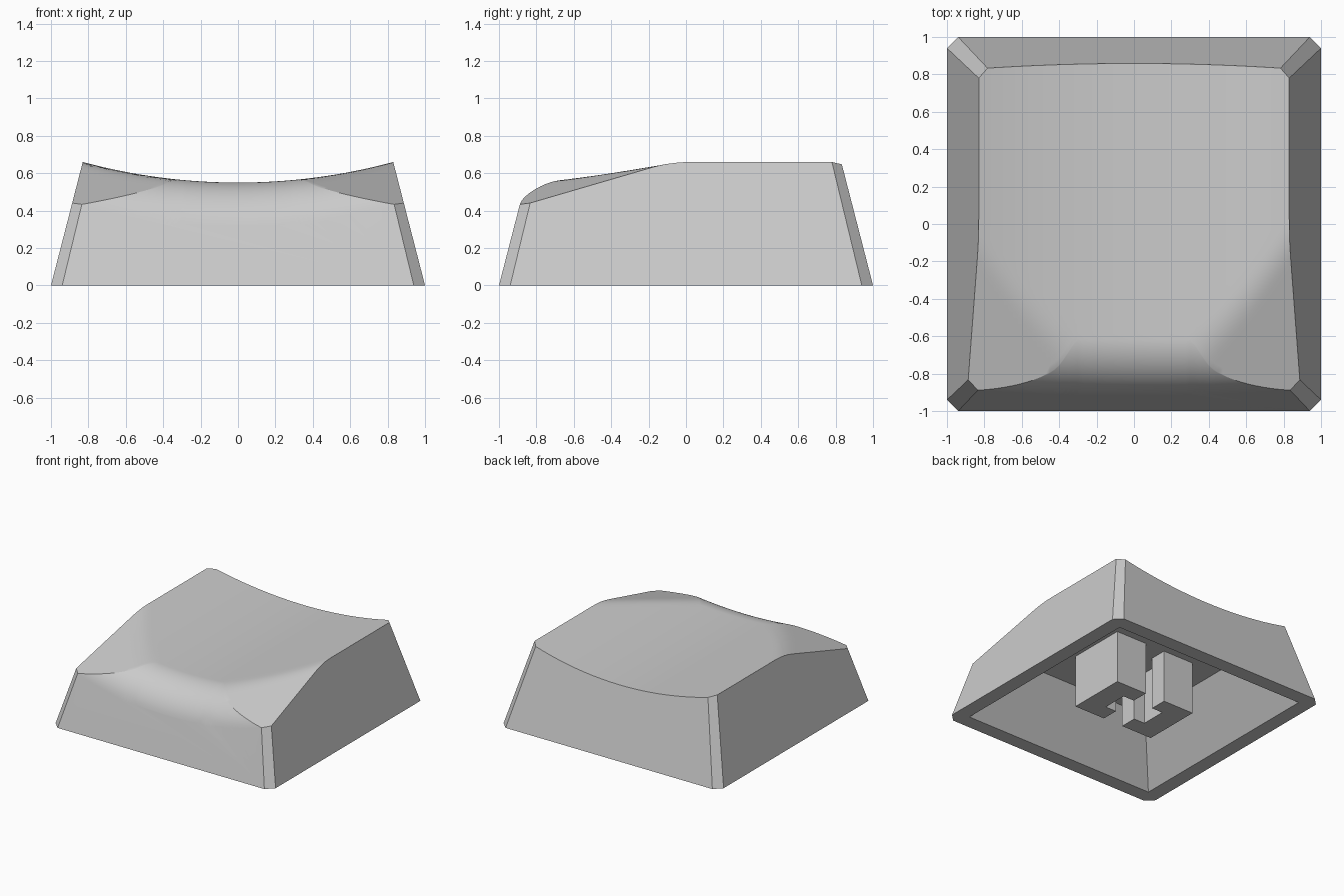
import bpy, bmesh
from math import sqrt, radians, sin, tan, atan
from mathutils import Vector

cube = bpy.data.objects.get("Cube")
if cube:
    bpy.data.objects.remove(cube, do_unlink=True)

grey = bpy.data.materials.new("light_grey_plastic")
grey.use_nodes = True
grey.diffuse_color = (0.6, 0.6, 0.6, 1)
grey.node_tree.nodes["Principled BSDF"].inputs["Base Color"].default_value = (0.6, 0.6, 0.6, 1)

SLOPE = 0.2576             # inward lean of the outer walls per unit height
FILLET = 0.31              # radius of the rounded front lip
LEAN = atan(1 / SLOPE)     # angle the lip turns through
REACH = 1.1                # raw block half size before the walls are cut


def dish(x):
    """Cylindrical dish across the width."""
    r = 3.19
    return 0.55 + r - sqrt(r * r - x * x)


def lip(x, y):
    """Dish rolled over into the front wall."""
    z = dish(x)
    start = -(1 - SLOPE * z) + FILLET * tan(LEAN / 2)
    d = start - y
    if d <= 0:
        return z
    end = FILLET * sin(LEAN)
    arc = z - FILLET + sqrt(FILLET ** 2 - min(d, end) ** 2)
    return max(arc - 3.6 * max(d - end, 0), 0.02)


def corner_cut(x, y):
    """Dish softly blended with the sloping front corner planes."""
    a = dish(x)
    b = 0.655 - 0.16 * (abs(x) - 0.83) + 0.28 * (y + 0.1)
    k = 0.03
    h = max(k - abs(a - b), 0) / k
    return min(a, b) - h * h * k / 4


def crease(x):
    """Where the lip takes over from the corner planes."""
    lo, hi = -REACH, -0.5
    for _ in range(40):
        mid = (lo + hi) / 2
        if corner_cut(x, mid) - lip(x, mid) > 1e-5:
            lo = mid
        else:
            hi = mid
    return hi


def boundary(bm):
    return [e for e in bm.edges if e.is_boundary]


def finish(bm, name):
    bmesh.ops.recalc_face_normals(bm, faces=bm.faces[:])
    me = bpy.data.meshes.new(name)
    bm.to_mesh(me)
    bm.free()
    me.materials.append(grey)
    me.set_sharp_from_angle(angle=radians(25))
    ob = bpy.data.objects.new(name, me)
    bpy.context.collection.objects.link(ob)
    return ob


# Sculpted top surface, with one row running along the crease
bm = bmesh.new()
COLS, FRONT, BACK = 88, 60, 50
columns = []
for i in range(COLS + 1):
    x = -REACH + 2 * REACH * i / COLS
    yc = crease(x)
    ys = [-REACH + (yc + REACH) * j / FRONT for j in range(FRONT)]
    ys += [yc + (REACH - yc) * j / BACK for j in range(BACK + 1)]
    columns.append([bm.verts.new((x, y, min(lip(x, y), corner_cut(x, y)))) for y in ys])
for a, b in zip(columns, columns[1:]):
    for j in range(FRONT + BACK):
        bm.faces.new((a[j], b[j], b[j + 1], a[j + 1]))

# Close it into a block down to the ground
skirt = bmesh.ops.extrude_edge_only(bm, edges=boundary(bm))
for v in skirt["geom"]:
    if isinstance(v, bmesh.types.BMVert):
        v.co.z = 0
bmesh.ops.holes_fill(bm, edges=boundary(bm), sides=0)

# Slice the leaning walls and the chamfered corners
walls = [((sx, sy, SLOPE), 1.0) for sx, sy in ((1, 0), (-1, 0), (0, 1), (0, -1))]
walls += [((sx, sy, 0.5), 1.94) for sx in (1, -1) for sy in (1, -1)]
for normal, offset in walls:
    n = Vector(normal)
    bmesh.ops.bisect_plane(bm, geom=bm.verts[:] + bm.edges[:] + bm.faces[:], dist=1e-5,
                           plane_co=n * (offset / n.length_squared), plane_no=n, clear_outer=True)
    bmesh.ops.holes_fill(bm, edges=boundary(bm), sides=0)
for f in bm.faces:
    f.smooth = f.calc_area() < 0.01

# Open the underside
floor = [f for f in bm.faces if all(abs(v.co.z) < 1e-4 for v in f.verts)]
bmesh.ops.delete(bm, geom=floor, context="FACES")

# Hollow inside, then the flat rim joining it to the walls
CEILING = 0.435
signs = ((-1, -1), (1, -1), (1, 1), (-1, 1))
low = [bm.verts.new((sx * 0.88, sy * 0.88, 0)) for sx, sy in signs]
high = [bm.verts.new((sx * 0.6, sy * 0.585, CEILING)) for sx, sy in signs]
bm.faces.new(high)
for i in range(4):
    j = (i + 1) % 4
    bm.faces.new((low[i], low[j], high[j], high[i]))
bmesh.ops.triangle_fill(bm, edges=boundary(bm), normal=(0, 0, -1))
bmesh.ops.dissolve_limit(bm, angle_limit=0.001, verts=[],
                         edges=[e for e in bm.edges if all(abs(v.co.z) < 1e-4 for v in e.verts)])
finish(bm, "key_shell")

# Stem: two C-shaped brackets around a cross slot
bracket = [(0.09, -0.245), (0.37, -0.245), (0.37, 0.245), (0.09, 0.245),
           (0.09, 0.105), (0.19, 0.105), (0.19, -0.105), (0.09, -0.105)]
for side, name in ((1, "stem_left"), (-1, "stem_right")):
    bm = bmesh.new()
    face = bm.faces.new([bm.verts.new((side * x, y, 0)) for x, y in bracket])
    top = bmesh.ops.extrude_face_region(bm, geom=[face], use_keep_orig=True)
    for v in top["geom"]:
        if isinstance(v, bmesh.types.BMVert):
            v.co.z = CEILING + 0.01
    finish(bm, name)
